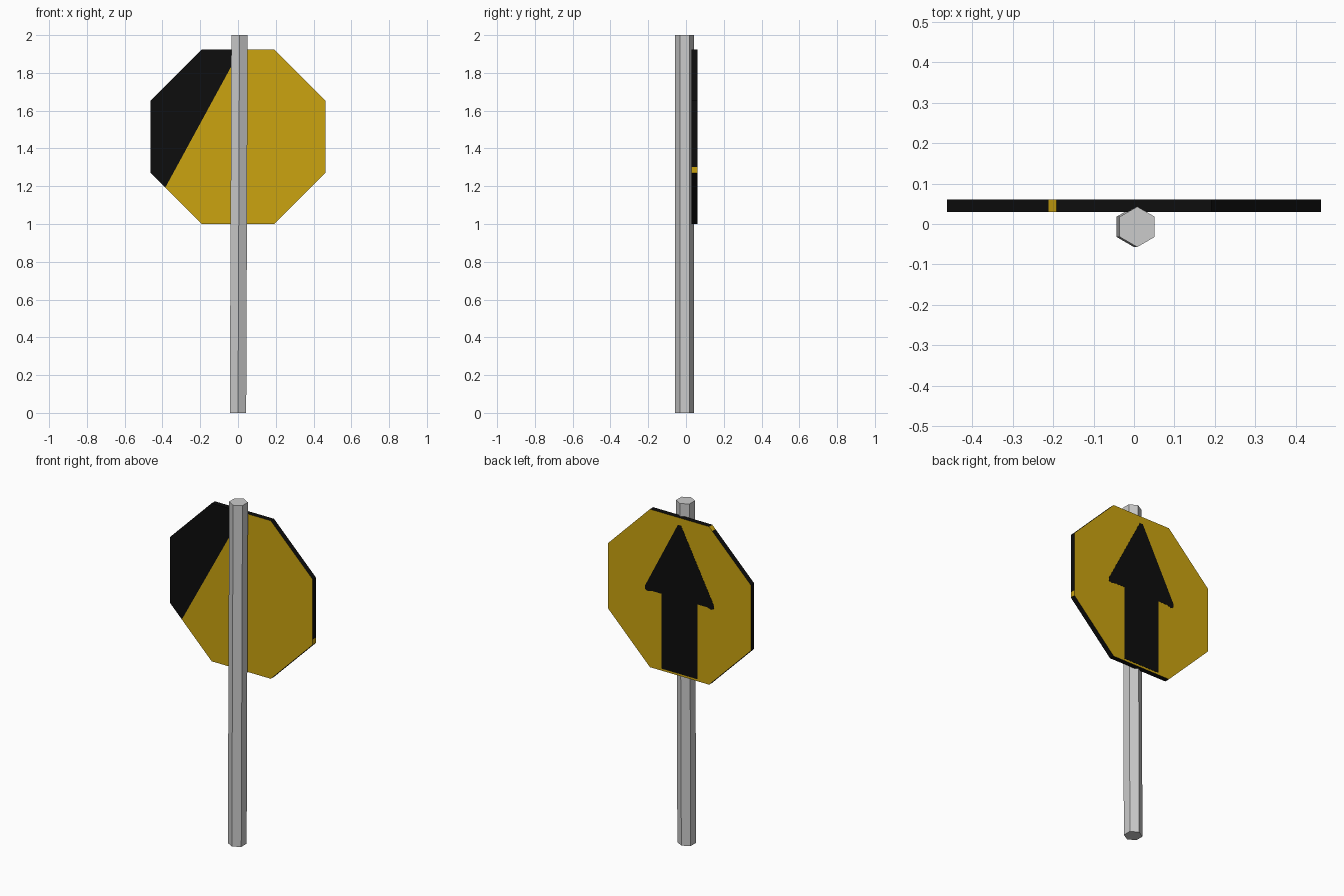
import bpy, bmesh, math
from mathutils import Vector

if "Cube" in bpy.data.objects:
    bpy.data.objects.remove(bpy.data.objects["Cube"])


def material(name, r, g, b):
    m = bpy.data.materials.new(name)
    m.diffuse_color = (r, g, b, 1)
    m.use_nodes = True
    m.node_tree.nodes["Principled BSDF"].inputs["Base Color"].default_value = m.diffuse_color
    return m


grey = material("post grey", 0.60, 0.60, 0.60)
yellow = material("sign yellow", 0.60, 0.37, 0.005)
black = material("sign black", 0.004, 0.004, 0.004)


def finish(bm, name, mats):
    bmesh.ops.recalc_face_normals(bm, faces=bm.faces[:])
    mesh = bpy.data.meshes.new(name)
    bm.to_mesh(mesh)
    bm.free()
    for m in mats:
        mesh.materials.append(m)
    obj = bpy.data.objects.new(name, mesh)
    bpy.context.collection.objects.link(obj)
    return obj


def plate(outline, y0, y1):
    """Extrude an x/z outline from y0 to y1."""
    bm = bmesh.new()
    face = bm.faces.new([bm.verts.new((x, y0, z)) for x, z in outline])
    geom = bmesh.ops.extrude_face_region(bm, geom=[face], use_keep_orig=True)["geom"]
    for v in geom:
        if isinstance(v, bmesh.types.BMVert):
            v.co.y = y1
    bmesh.ops.recalc_face_normals(bm, faces=bm.faces[:])
    bm.normal_update()
    return bm


def cut_face(bm, direction, point, normal):
    """Split the one face looking along direction with a plane."""
    f = max(bm.faces, key=lambda f: f.normal.dot(Vector(direction)))
    bmesh.ops.bisect_plane(bm, geom=[f, *f.edges, *f.verts],
                           plane_co=point, plane_no=normal)


# Post: six-sided, leaning very slightly to +x
bm = bmesh.new()
rings = []
for z, cx in ((0, 0.0), (2, 0.008)):
    rings.append([bm.verts.new((cx + 0.05 * math.sin(i * math.pi / 3),
                                -0.007 + 0.05 * math.cos(i * math.pi / 3), z))
                  for i in range(6)])
for i in range(6):
    j = (i + 1) % 6
    bm.faces.new((rings[0][i], rings[0][j], rings[1][j], rings[1][i]))
for ring in rings:
    bm.faces.new(ring)
finish(bm, "post", [grey])

# Sign board: octagon with painted faces and dark rim
CZ, A = 1.4625, 0.4625
R = A / math.cos(math.pi / 8)
octagon = [(R * math.cos((i + 0.5) * math.pi / 4),
            CZ + R * math.sin((i + 0.5) * math.pi / 4)) for i in range(8)]
bm = plate(octagon, 0.03, 0.06)
line_point = Vector((-0.037, 0, 1.832))
line_normal = Vector((-0.632, 0, 0.344)).normalized()
cut_face(bm, (0, -1, 0), line_point, line_normal)
cut_face(bm, (1, 0, 0), (0, 0, 1.303), (0, 0, 1))
cut_face(bm, (-0.707, 0, 0.707), (-0.212, 0, 0), (1, 0, 0))
bm.normal_update()
for f in bm.faces:
    c, n = f.calc_center_median(), f.normal
    if n.y < -0.9:
        is_black = (c - line_point).dot(line_normal) > 0
    elif n.y > 0.9:
        is_black = False
    else:
        patch = (n.x > 0.9 and c.z < 1.303) or (n.x < -0.5 and n.z > 0.5 and c.x > -0.212)
        is_black = not patch
    f.material_index = int(is_black)
finish(bm, "sign_board", [yellow, black])

# Arrow painted on the back of the board
half = [(0.01, 1.882), (0.224, 1.468), (0.222, 1.450), (0.205, 1.442), (0.180, 1.450),
        (0.117, 1.450), (0.117, 1.012)]
arrow = half + [(-x, z) for x, z in reversed(half)]
finish(plate(arrow, 0.0595, 0.061), "arrow", [black])
